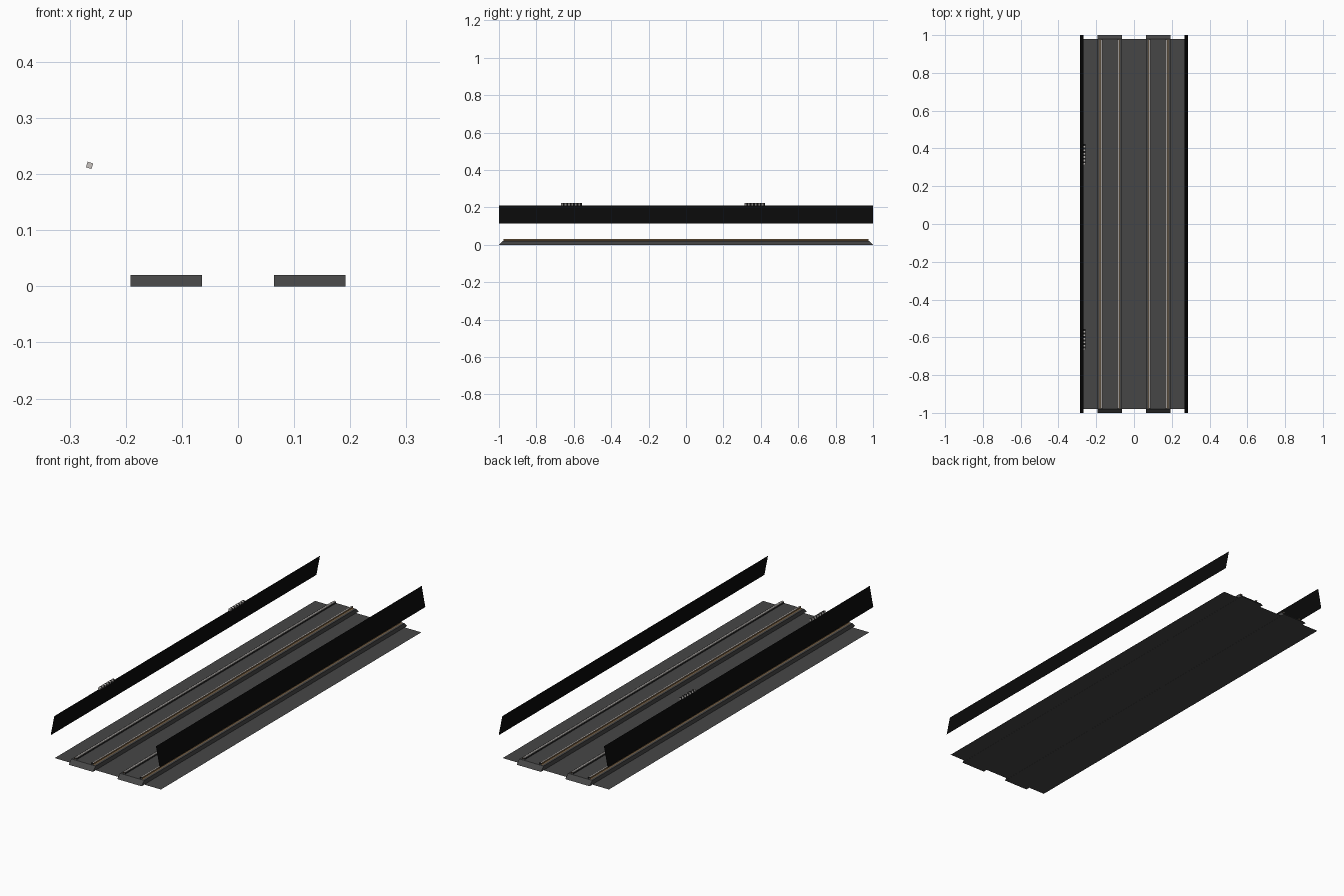
import bpy, bmesh, math

if "Cube" in bpy.data.objects:
    bpy.data.objects.remove(bpy.data.objects["Cube"])


def material(name, rgb):
    m = bpy.data.materials.new(name)
    m.diffuse_color = (*rgb, 1.0)
    m.use_nodes = True
    m.node_tree.nodes["Principled BSDF"].inputs["Base Color"].default_value = m.diffuse_color
    return m


CONCRETE = material("dark_concrete", (0.062, 0.062, 0.062))
BLACK = material("black_panel", (0.003, 0.003, 0.003))
STEEL = material("pale_steel", (0.58, 0.55, 0.53))
RUST = material("rusty_brown", (0.20, 0.125, 0.06))
SHADE = material("dark_grey", (0.02, 0.02, 0.02))


def build(name, verts, faces, mats, indices=None):
    me = bpy.data.meshes.new(name)
    me.from_pydata(verts, [], faces)
    for m in mats:
        me.materials.append(m)
    if indices:
        for p, i in zip(me.polygons, indices):
            p.material_index = i
    ob = bpy.data.objects.new(name, me)
    bpy.context.collection.objects.link(ob)
    return ob


def extrude_profile(name, pts, half_len, mats, indices=None):
    """Open profile of (x, z) points swept along y, without end caps."""
    verts = [(x, y, z) for x, z in pts for y in (-half_len, half_len)]
    faces = [(2 * i, 2 * i + 2, 2 * i + 3, 2 * i + 1) for i in range(len(pts) - 1)]
    # keep faces turned upwards / outwards when the profile runs right to left
    if pts[0][0] > pts[-1][0]:
        faces = [f[::-1] for f in faces]
    return build(name, verts, faces, mats, indices)


SLAB_IN, SLAB_OUT, SLAB_H = 0.064, 0.192, 0.02
FLOOR_X, FLOOR_Y = 0.28, 0.98

# middle ground sheet
extrude_profile("middle_floor", [(-SLAB_IN, 0.0005), (SLAB_IN, 0.0005)], FLOOR_Y, [CONCRETE])

for s, side in ((-1, "left"), (1, "right")):
    # outer ground sheet
    extrude_profile(side + "_outer_floor",
                    [(s * SLAB_OUT, 0.0005), (s * FLOOR_X, 0.0005)], FLOOR_Y, [CONCRETE])

    # raised track slab with sloping ends
    bm = bmesh.new()
    bmesh.ops.create_cube(bm, size=1)
    for v in bm.verts:
        top = v.co.z > 0
        v.co.x = s * (SLAB_IN + SLAB_OUT) / 2 + v.co.x * (SLAB_OUT - SLAB_IN)
        v.co.y = math.copysign(0.98 if top else 1.0, v.co.y)
        v.co.z = SLAB_H if top else 0.0
    me = bpy.data.meshes.new(side + "_track_slab")
    bm.to_mesh(me)
    bm.free()
    me.materials.append(CONCRETE)
    bpy.context.collection.objects.link(bpy.data.objects.new(side + "_track_slab", me))

    # two rails: rusty outer flank, pale head, dark inner flank
    for d, rail in ((-1, "left"), (1, "right")):
        cx = s * 0.128 + d * 0.046
        prof = [(0.008, 0.0202), (0.003, 0.0225), (0.003, 0.027), (0.004, 0.030),
                (-0.004, 0.030), (-0.006, 0.028), (-0.006, 0.0202)]
        extrude_profile(f"{side}_track_{rail}_rail", [(cx + d * x, z) for x, z in prof],
                        0.977, [RUST, STEEL, SHADE], [0, 0, 0, 1, 1, 2])

    # inward-leaning side panel
    extrude_profile(side + "_side_panel", [(s * 0.287, 0.115), (s * 0.268, 0.211)], 1.0, [BLACK])

# slatted boxes along the top edge of the left panel
SLATS, BOX_LEN, R = 12, 0.11, 0.0073
for n, yc in enumerate((-0.612, 0.368)):
    verts, faces, idx = [], [], []
    for i in range(SLATS + 1):
        y = yc - BOX_LEN / 2 + BOX_LEN * i / SLATS
        for k in range(4):
            a = math.radians(45 - 18 + 90 * k)
            verts.append((-0.2645 + R * math.cos(a), y, 0.2155 + R * math.sin(a)))
    for i in range(SLATS):
        for k in range(4):
            a, b = 4 * i + k, 4 * i + (k + 1) % 4
            faces.append((a, b, b + 4, a + 4))
            idx.append(i % 2)
    faces += [(3, 2, 1, 0), tuple(4 * SLATS + k for k in range(4))]
    idx += [0, 0]
    box = build(f"panel_box_{n + 1}", verts, faces, [STEEL, SHADE], idx)
    bm = bmesh.new()
    bm.from_mesh(box.data)
    bmesh.ops.recalc_face_normals(bm, faces=bm.faces)
    bm.to_mesh(box.data)
    bm.free()
